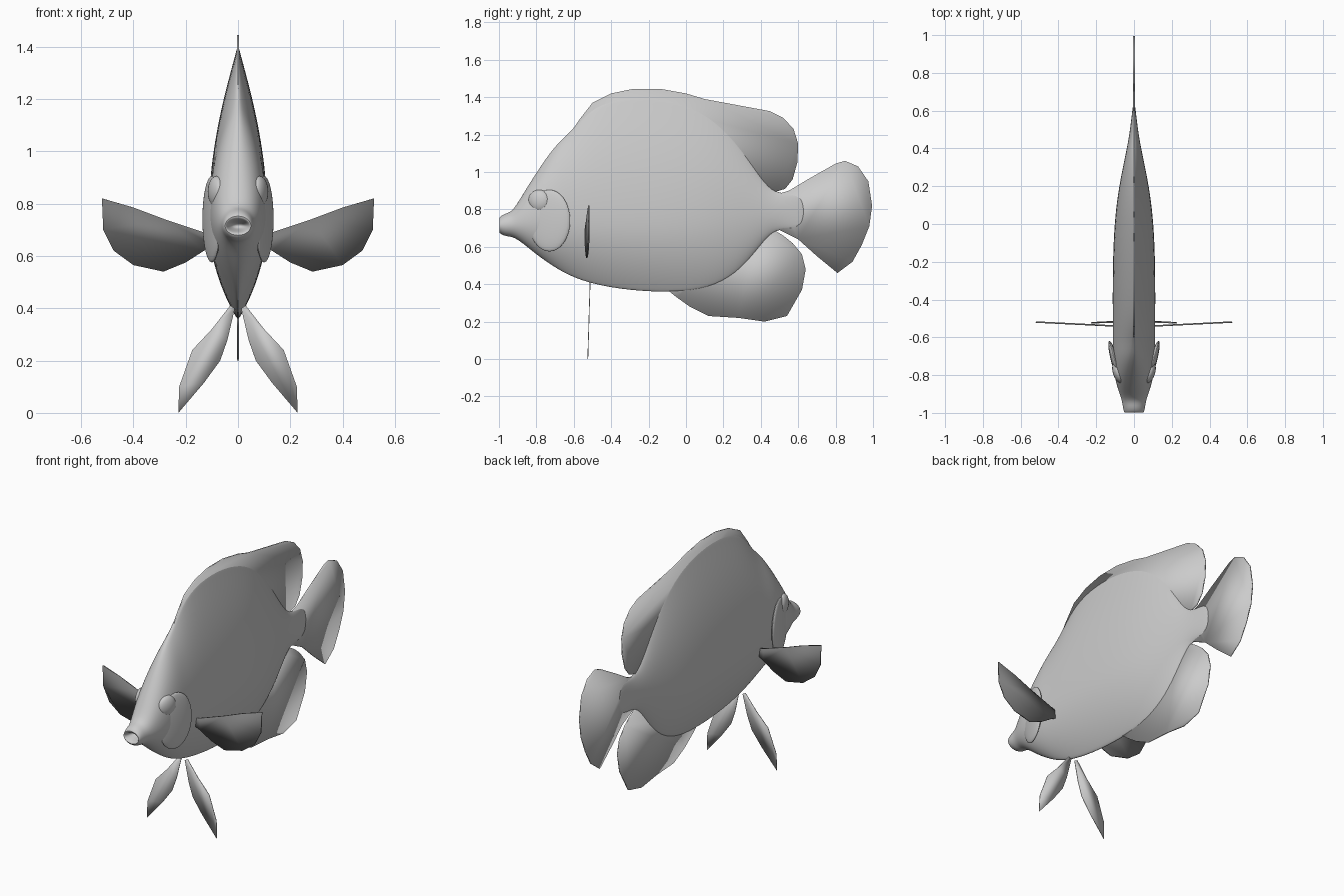
import bpy, bmesh
from math import sin, cos, pi
from mathutils import Matrix

cube = bpy.data.objects.get("Cube")
if cube:
    bpy.data.objects.remove(cube, do_unlink=True)


def material(name, value):
    m = bpy.data.materials.new(name)
    m.use_nodes = True
    colour = (value, value, value, 1)
    m.diffuse_color = colour
    m.node_tree.nodes["Principled BSDF"].inputs["Base Color"].default_value = colour
    return m


GREY = material("light grey", 0.6)
DARK = material("dark grey", 0.2)


def finish(name, bm, mat, angle=0.8):
    bmesh.ops.recalc_face_normals(bm, faces=bm.faces)
    mesh = bpy.data.meshes.new(name)
    bm.to_mesh(mesh)
    bm.free()
    mesh.materials.append(mat)
    obj = bpy.data.objects.new(name, mesh)
    bpy.context.collection.objects.link(obj)
    bpy.ops.object.select_all(action="DESELECT")
    obj.select_set(True)
    bpy.context.view_layer.objects.active = obj
    bpy.ops.object.shade_smooth_by_angle(angle=angle)
    return obj


def fin(name, outline, place, mat=GREY, thickness=0.008):
    """Flat plate from an outline; place maps its two coordinates into space."""
    bm = bmesh.new()
    bm.faces.new([bm.verts.new(place(a, b)) for a, b in outline])
    obj = finish(name, bm, mat)
    mod = obj.modifiers.new("thickness", "SOLIDIFY")
    mod.thickness = thickness
    mod.offset = 0
    return obj


# Body: rings of (y, bottom, top, half width, widest height, top taper, bottom taper)
stations = [
    (-0.93, 0.705, 0.725, 0.02, 0.715, 1, 1),
    (-0.98, 0.695, 0.735, 0.04, 0.715, 1, 1),
    (-1.01, 0.68, 0.75, 0.05, 0.715, 1, 1),
    (-0.97, 0.655, 0.78, 0.06, 0.715, 1, 1),
    (-0.93, 0.655, 0.785, 0.065, 0.72, 1, 1),
    (-0.88, 0.625, 0.87, 0.085, 0.73, 1, 1),
    (-0.80, 0.555, 1.00, 0.107, 0.75, 1.1, 1.2),
    (-0.70, 0.485, 1.15, 0.115, 0.75, 1.4, 1.5),
    (-0.62, 0.44, 1.215, 0.115, 0.74, 1.7, 1.8),
    (-0.50, 0.395, 1.37, 0.116, 0.74, 2.2, 1.9),
    (-0.30, 0.36, 1.42, 0.117, 0.74, 2.3, 1.9),
    (-0.07, 0.35, 1.40, 0.112, 0.74, 2.3, 1.9),
    (0.12, 0.37, 1.32, 0.095, 0.75, 2.2, 1.8),
    (0.27, 0.45, 1.17, 0.067, 0.77, 2, 1.6),
    (0.38, 0.58, 1.0, 0.043, 0.78, 1.6, 1.4),
    (0.46, 0.685, 0.895, 0.027, 0.79, 1.2, 1.2),
    (0.54, 0.695, 0.885, 0.016, 0.79, 1, 1),
    (0.64, 0.70, 0.88, 0.005, 0.79, 1, 1),
]
SIDES = 20
bm = bmesh.new()
rings = []
for y, low, high, width, mid, p_top, p_low in stations:
    ring = []
    for i in range(SIDES):
        a = 2 * pi * i / SIDES
        c, s = cos(a), sin(a)
        reach, power = (high - mid, p_top) if c >= 0 else (mid - low, p_low)
        x = width * abs(s) ** power * (1 if s >= 0 else -1)
        ring.append(bm.verts.new((x, y, mid + reach * c)))
    rings.append(ring)
for r, q in zip(rings, rings[1:]):
    for i in range(SIDES):
        j = (i + 1) % SIDES
        bm.faces.new((r[i], r[j], q[j], q[i]))
bm.faces.new(rings[0])
bm.faces.new(rings[-1])
body = finish("body", bm, GREY, 1.5)
body.modifiers.new("smooth", "SUBSURF").levels = 2
body.modifiers["smooth"].render_levels = 2

# Fins on the centre plane, outlined as (y, z)
centre_fins = {
    "dorsal_fin": [
        (-0.63, 1.19), (-0.57, 1.28), (-0.5, 1.37), (-0.4, 1.42), (-0.28, 1.445),
        (-0.14, 1.445), (0, 1.42), (0.1, 1.39), (0.45, 1.325), (0.52, 1.29),
        (0.575, 1.23), (0.6, 1.15), (0.595, 1.05), (0.57, 0.96), (0.53, 0.91),
        (0.48, 0.895), (0.42, 0.895), (0.3, 0.9), (0, 1.1), (-0.4, 1.1)],
    "anal_fin": [
        (-0.1, 0.37), (-0.05, 0.33), (0.02, 0.28), (0.12, 0.23), (0.28, 0.22),
        (0.42, 0.2), (0.54, 0.23), (0.62, 0.37), (0.64, 0.48), (0.62, 0.56),
        (0.57, 0.62), (0.52, 0.66), (0.47, 0.69), (0.38, 0.7), (0.1, 0.5)],
    "tail_fin": [
        (0.44, 0.72), (0.5, 0.69), (0.6, 0.64), (0.7, 0.55), (0.81, 0.46),
        (0.89, 0.52), (0.94, 0.61), (0.98, 0.71), (0.995, 0.82), (0.975, 0.95),
        (0.92, 1.03), (0.85, 1.06), (0.8, 1.045), (0.65, 0.96), (0.55, 0.9),
        (0.5, 0.885), (0.44, 0.88)],
}
for name, outline in centre_fins.items():
    fin(name, outline, lambda y, z: (0, y, z))

# Paired fins, outlined as (x, z)
pectoral = [
    (0.09, 0.68), (0.13, 0.69), (0.28, 0.74), (0.4, 0.785), (0.52, 0.82), (0.515, 0.7),
    (0.475, 0.62), (0.4, 0.565), (0.285, 0.54), (0.2, 0.575), (0.13, 0.62), (0.09, 0.64)]
pelvic = [
    (0.03, 0.41), (0.1, 0.32), (0.175, 0.24), (0.225, 0.1), (0.228, 0),
    (0.13, 0.115), (0.068, 0.2), (0.04, 0.28), (0.012, 0.4)]

for side, sign in (("left", 1), ("right", -1)):
    fin(side + "_pectoral_fin", pectoral,
        lambda x, z: (sign * x, -0.545 + 0.05 * x, z), DARK)
    fin(side + "_pelvic_fin", pelvic,
        lambda x, z: (sign * x, -0.525 + 0.03 * z, z), GREY, 0.004)

    # Gill cover flaring away from the body, and the bulging eye
    for name, spot, size, turn in (
            ("gill_cover", (0.1, -0.73, 0.74), (0.02, 0.115, 0.165), -0.27),
            ("eye", (0.082, -0.785, 0.845), (0.03, 0.06, 0.06), -0.3)):
        bm = bmesh.new()
        spot = (sign * spot[0], spot[1], spot[2])
        bmesh.ops.create_uvsphere(
            bm, u_segments=24, v_segments=16, radius=1,
            matrix=Matrix.Translation(spot) @ Matrix.Rotation(sign * turn, 4, "Z")
            @ Matrix.Diagonal((*size, 1)))
        finish(side + "_" + name, bm, GREY)
